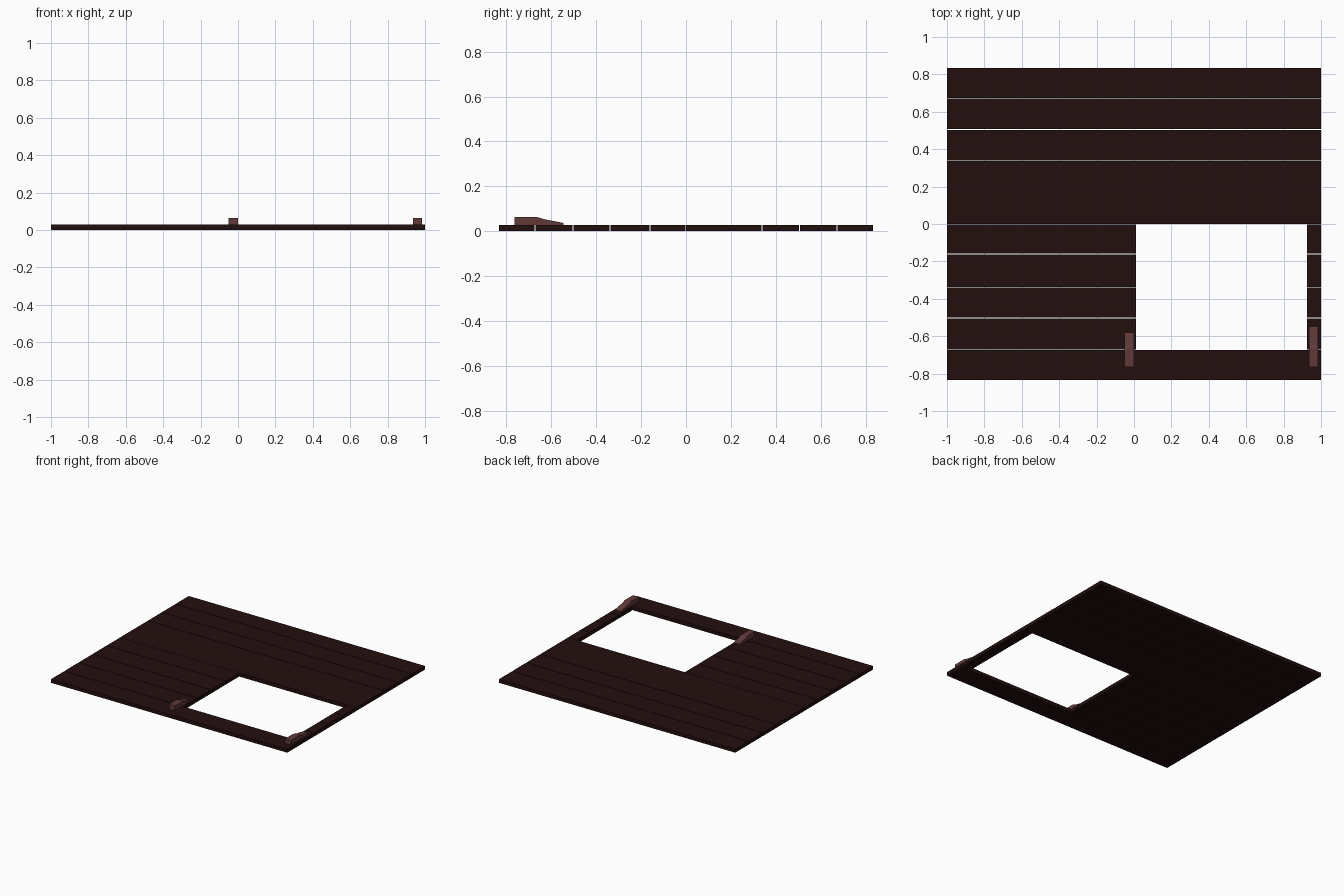
import bpy, bmesh

if "Cube" in bpy.data.objects:
    bpy.data.objects.remove(bpy.data.objects["Cube"])

def material(name, col):
    m = bpy.data.materials.new(name)
    m.diffuse_color = (*col, 1)
    m.use_nodes = True
    m.node_tree.nodes["Principled BSDF"].inputs["Base Color"].default_value = m.diffuse_color
    return m

DARK = material("dark wood", (0.017, 0.0045, 0.0045))
BROWN = material("reddish brown", (0.115, 0.042, 0.040))

def prism(name, profile, x0, x1, mat):
    """Extrude a (y, z) profile along x."""
    bm = bmesh.new()
    f = bm.faces.new([bm.verts.new((x0, y, z)) for y, z in profile])
    r = bmesh.ops.extrude_face_region(bm, geom=[f])
    verts = [v for v in r["geom"] if isinstance(v, bmesh.types.BMVert)]
    bmesh.ops.translate(bm, verts=verts, vec=(x1 - x0, 0, 0))
    bmesh.ops.recalc_face_normals(bm, faces=bm.faces)
    me = bpy.data.meshes.new(name)
    bm.to_mesh(me)
    bm.free()
    me.materials.append(mat)
    ob = bpy.data.objects.new(name, me)
    bpy.context.collection.objects.link(ob)

T = 0.028    # plank thickness
G = 0.002    # half of the gap between planks

def plank(name, x0, x1, y0, y1):
    prism(name, [(y0, 0), (y1, 0), (y1, T), (y0, T)], x0, x1, DARK)

# Full-width planks behind the opening, and the front plank
back = [0.0, 0.34, 0.507, 0.675, 0.833]
for i, (a, b) in enumerate(zip(back, back[1:])):
    plank(f"back_plank_{i}", -1, 1, a, b - (G * 2 if b < 0.8 else 0))
plank("front_plank", -1, 1, -0.833, -0.675)

# Short planks on both sides of the opening
sides = [-0.675, -0.505, -0.34, -0.163, 0.0]
for i, (a, b) in enumerate(zip(sides, sides[1:])):
    plank(f"left_plank_{i}", -1, 0.01, a + G * 2, b - (0.002 if b == 0 else 0))
    plank(f"right_plank_{i}", 0.925, 1, a + G * 2, b - (0.002 if b == 0 else 0))

# Sloped wedge blocks beside the opening
for name, x0, x1, tip in (("left_block", -0.05, 0.0, -0.58),
                          ("right_block", 0.935, 0.985, -0.547)):
    prism(name, [(-0.765, T), (tip, T), (tip, 0.037), (-0.63, 0.053 if tip > -0.56 else 0.05),
                 (-0.668, 0.064), (-0.765, 0.064)], x0, x1, BROWN)
